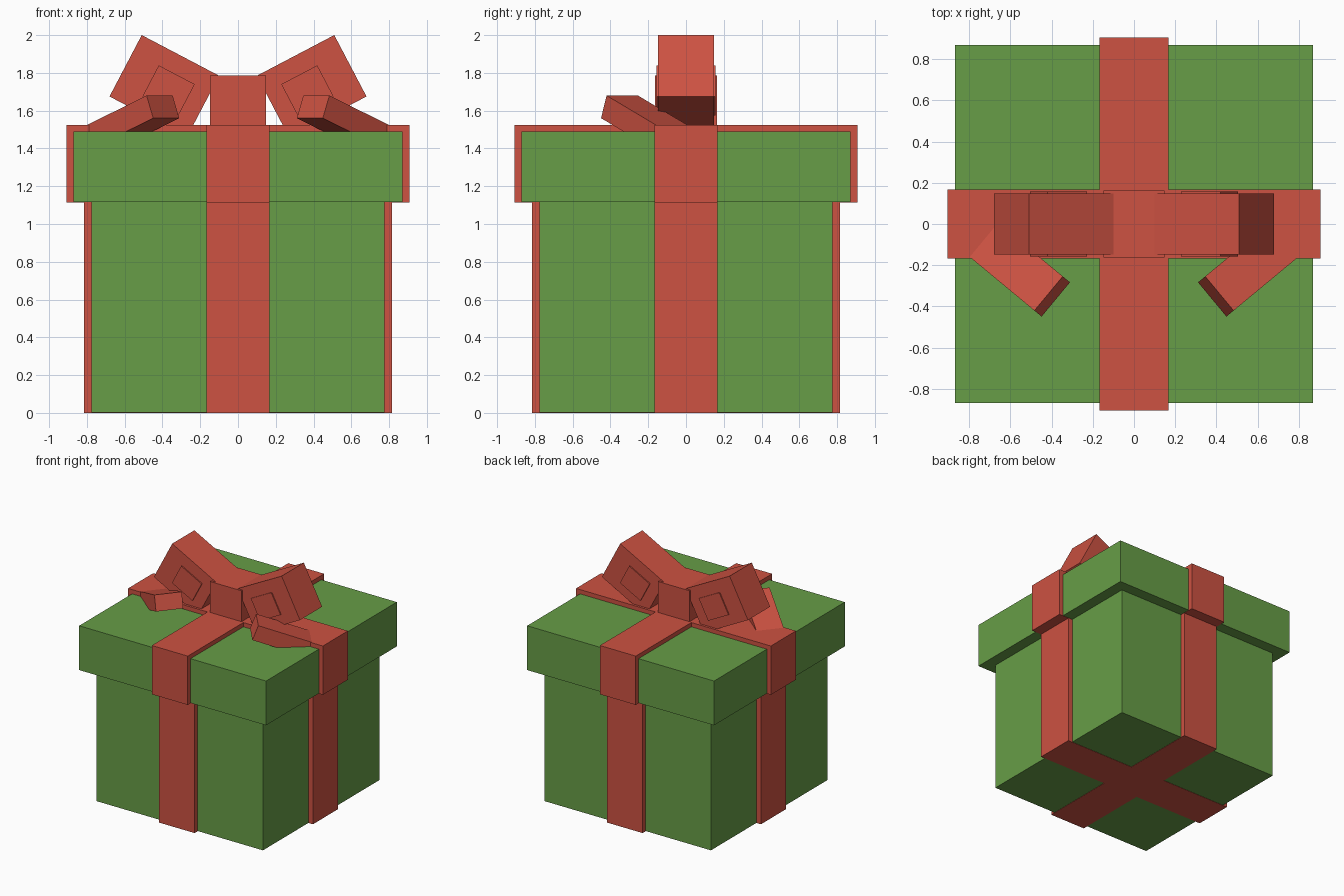
import bpy, bmesh, math
from mathutils import Matrix, Vector

cube = bpy.data.objects.get("Cube")
if cube:
    bpy.data.objects.remove(cube, do_unlink=True)


def make_material(name, rgb):
    mat = bpy.data.materials.new(name)
    mat.use_nodes = True
    color = (*rgb, 1)
    mat.diffuse_color = color
    mat.node_tree.nodes["Principled BSDF"].inputs["Base Color"].default_value = color
    return mat


green = make_material("wrapping green", (0.136, 0.337, 0.063))
red = make_material("ribbon red", (0.610, 0.084, 0.054))


def add_object(name, bm, mat):
    bmesh.ops.recalc_face_normals(bm, faces=bm.faces)
    mesh = bpy.data.meshes.new(name)
    bm.to_mesh(mesh)
    bm.free()
    mesh.materials.append(mat)
    obj = bpy.data.objects.new(name, mesh)
    bpy.context.collection.objects.link(obj)
    return obj


def box(name, size, center, mat, rotation=Matrix.Identity(4)):
    bm = bmesh.new()
    bmesh.ops.create_cube(bm, size=1, matrix=Matrix.Diagonal((*size, 1)))
    obj = add_object(name, bm, mat)
    obj.matrix_world = Matrix.Translation(center) @ rotation
    return obj


def ribbon_cross(name, reach, half, low, high):
    """Plus-shaped outline raised into a band that wraps both ways."""
    arm = [(reach, -half), (reach, half), (half, half)]
    bm = bmesh.new()
    verts = []
    for turn in range(4):
        spin = Matrix.Rotation(turn * math.pi / 2, 3, "Z")
        verts += [bm.verts.new(spin @ Vector((x, y, low))) for x, y in arm]
    face = bm.faces.new(verts)
    top = bmesh.ops.extrude_face_region(bm, geom=[face])["geom"]
    bmesh.ops.translate(bm, vec=(0, 0, high - low),
                        verts=[v for v in top if isinstance(v, bmesh.types.BMVert)])
    return add_object(name, bm, red)


# Box and lid with their ribbon bands
box("box_body", (1.55, 1.55, 1.15), (0, 0, 0.577), green)
box("lid", (1.74, 1.74, 0.373), (0, 0, 1.3025), green)
ribbon_cross("body_ribbon", 0.815, 0.167, 0.0, 1.15)
ribbon_cross("lid_ribbon", 0.907, 0.167, 1.114, 1.525)

# Bow knot
box("bow_knot", (0.294, 0.326, 0.275), (0, 0, 1.6475), red)

# Bow loops, their raised side panels and the ribbon tails
LOOP_TILT = math.radians(27.7)
TAIL_TILT = math.radians(20.8)
TAIL_LENGTH, TAIL_HEIGHT = 0.5, 0.128
for side, s in (("left", 1), ("right", -1)):
    tilt = Matrix.Rotation(-s * LOOP_TILT, 4, "Y")
    box(side + "_bow_loop", (0.463, 0.295, 0.367), (s * 0.39, 0, 1.73), red, tilt)
    box(side + "_loop_panel", (0.215, 0.314, 0.186), (s * 0.3675, 0, 1.7075), red, tilt)

    heading = Vector((-s * 0.77, -0.638, 0)).normalized()
    up = Vector((0, 0, 1))
    along = heading * math.cos(TAIL_TILT) + up * math.sin(TAIL_TILT)
    normal = up * math.cos(TAIL_TILT) - heading * math.sin(TAIL_TILT)
    across = normal.cross(along)
    turn = Matrix((along, across, normal)).transposed().to_4x4()
    tip = Vector((s * 0.415, -0.3375, 1.68))
    center = tip - along * TAIL_LENGTH / 2 - normal * TAIL_HEIGHT / 2
    box(side + "_ribbon_tail", (TAIL_LENGTH, 0.216, TAIL_HEIGHT), center, red, turn)
